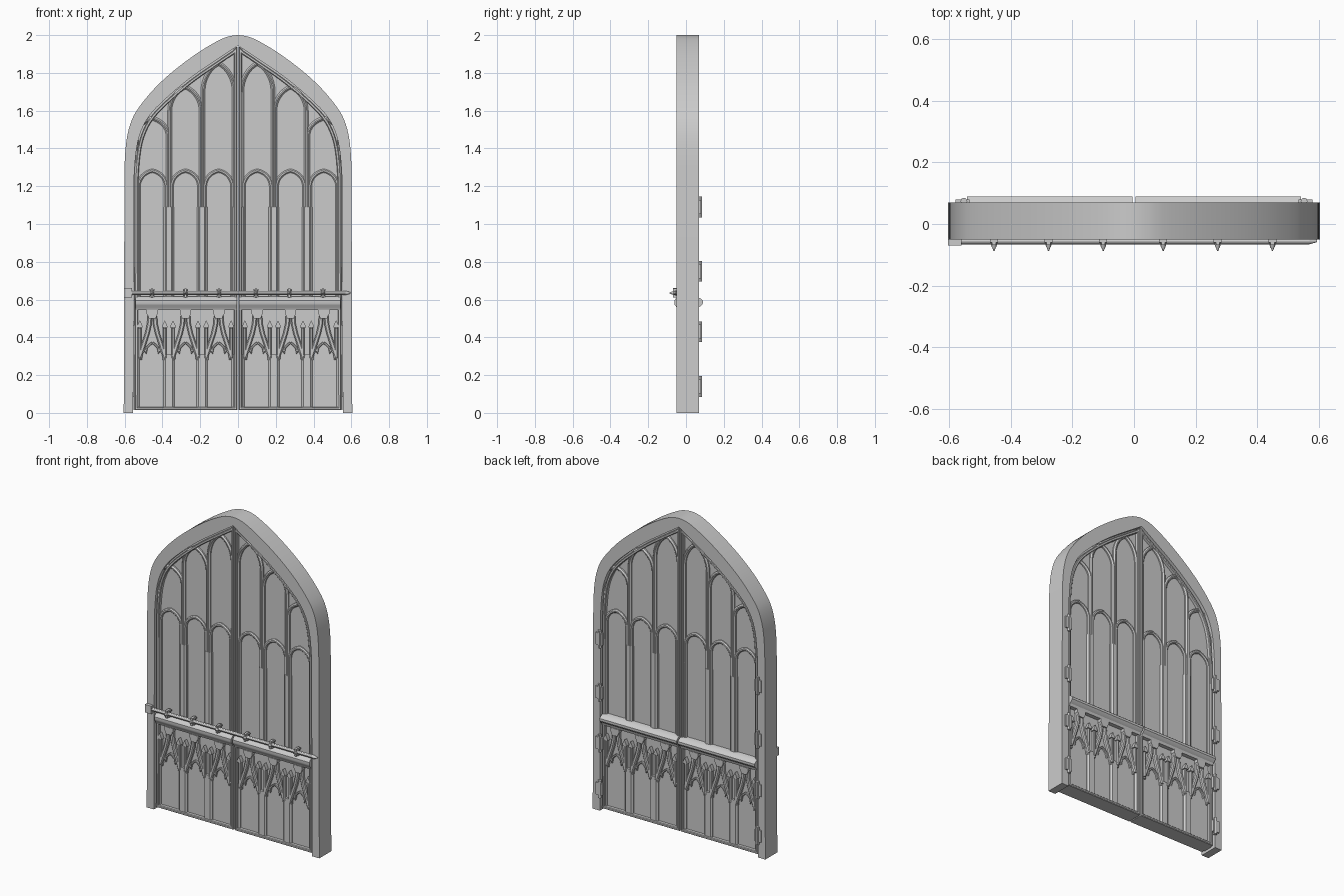
import bpy, bmesh, math
from mathutils import Vector

if "Cube" in bpy.data.objects:
    bpy.data.objects.remove(bpy.data.objects["Cube"])

YC = 0.01  # mid-plane of the door leaves


def finish(name, bm, smooth=True):
    bmesh.ops.recalc_face_normals(bm, faces=bm.faces)
    me = bpy.data.meshes.new(name)
    bm.to_mesh(me)
    bm.free()
    ob = bpy.data.objects.new(name, me)
    bpy.context.collection.objects.link(ob)
    if smooth:
        bpy.context.view_layer.objects.active = ob
        ob.select_set(True)
        bpy.ops.object.shade_smooth_by_angle(angle=math.radians(30))
        ob.select_set(False)
    return ob


def prism(bm, pts, a, b, axis='Y'):
    """Extrude a 2D polygon: (x,z) along Y, or (y,z) along X."""
    f = (lambda p, t: (p[0], t, p[1])) if axis == 'Y' else (lambda p, t: (t, p[0], p[1]))
    lo = [bm.verts.new(f(p, a)) for p in pts]
    hi = [bm.verts.new(f(p, b)) for p in pts]
    n = len(pts)
    bm.faces.new(lo[::-1])
    bm.faces.new(hi)
    for i in range(n):
        bm.faces.new((lo[i], lo[(i + 1) % n], hi[(i + 1) % n], hi[i]))


def rib(bm, path, w, d, c, closed=False):
    """Chamfered moulding swept along an x-z path, showing on both door faces."""
    h = w / 2
    sec = [(h, YC - d + c), (h - c, YC - d), (c - h, YC - d), (-h, YC - d + c),
           (-h, YC + d - c), (c - h, YC + d), (h - c, YC + d), (h, YC + d - c)]
    P = [Vector(p) for p in path]
    n = len(P)
    rings = []
    for i in range(n):
        a = P[i - 1] if (i or closed) else None
        b = P[(i + 1) % n] if (i < n - 1 or closed) else None
        d1 = (P[i] - a).normalized() if a is not None else (b - P[i]).normalized()
        d2 = (b - P[i]).normalized() if b is not None else d1
        m = Vector((-d1.y - d2.y, d1.x + d2.x)).normalized()
        k = min(1 / max(m.dot(Vector((-d1.y, d1.x))), 0.1), 2.5)
        rings.append([bm.verts.new((P[i].x + m.x * o * k, y, P[i].y + m.y * o * k)) for o, y in sec])
    for i in range(n if closed else n - 1):
        r, q = rings[i], rings[(i + 1) % n]
        for j in range(8):
            bm.faces.new((r[j], r[(j + 1) % 8], q[(j + 1) % 8], q[j]))
    if not closed:
        bm.faces.new(rings[0])
        bm.faces.new(rings[-1][::-1])


def box(bm, x0, x1, y0, y1, z0, z1):
    prism(bm, [(x0, z0), (x1, z0), (x1, z1), (x0, z1)], y0, y1)


def rod(bm, a, b, r1, r2, seg=12):
    a, b = Vector(a), Vector(b)
    M = (b - a).to_track_quat('Z', 'Y').to_matrix().to_4x4()
    M.translation = (a + b) / 2
    bmesh.ops.create_cone(bm, cap_ends=True, segments=seg, radius1=r1, radius2=r2,
                          depth=(b - a).length, matrix=M)


def spline(pts, sub=3):
    """Smooth the points (Catmull-Rom), keeping the first straight segment."""
    out = [pts[0]]
    for i in range(1, len(pts) - 1):
        a, b, c = pts[i - 1], pts[i], pts[i + 1]
        if i == 1:
            a = (b[0], b[1] - 0.1)
        d = pts[i + 2] if i + 2 < len(pts) else (2 * c[0] - b[0], 2 * c[1] - b[1])
        for s in range(sub):
            t = s / sub
            out.append(tuple(0.5 * (2 * b[k] + (c[k] - a[k]) * t + (2 * a[k] - 5 * b[k] + 4 * c[k] - d[k]) * t * t
                                    + (3 * b[k] - a[k] - 3 * c[k] + d[k]) * t ** 3) for k in (0, 1)))
    return out + [pts[-1]]


def lancet(cx, hw, foot, spring, apex, p=0.25):
    """Pointed arch with straight legs."""
    half = [(hw, foot)]
    for i in range(9):
        a = i / 8 * math.pi / 2
        half.append((hw * math.cos(a), spring + (apex - spring) * ((1 - p) * math.sin(a) + p * i / 8)))
    return [(cx + x, z) for x, z in half] + [(cx - x, z) for x, z in half[-2::-1]]


def mirror(pts, s):
    return [(x * s, z) for x, z in pts]


outer = spline([(.605, 0), (.601, 1.3), (.592, 1.43), (.57, 1.53), (.53, 1.61), (.44, 1.72),
                (.33, 1.82), (.2, 1.915), (.09, 1.978), (.035, 1.996), (0, 2)])
inner = spline([(.555, 0), (.55, 1.25), (.537, 1.4), (.51, 1.5), (.46, 1.585), (.37, 1.675),
                (.25, 1.775), (.12, 1.865), (0, 1.945)])

# Stone frame
bm = bmesh.new()
prism(bm, outer + mirror(outer, -1)[-2::-1] + mirror(inner, -1) + inner[-2::-1], -.05, .07)
finish("door_frame", bm)

bays = [.1025, .278, .4535]
for s, side in ((1, "right"), (-1, "left")):
    # Leaf panel and border moulding
    leaf = [(.003, .015), (.553, .015)] + inner[1:-1] + [(.003, 1.94)]
    bm = bmesh.new()
    prism(bm, mirror(leaf, s), YC - .03, YC + .03)
    finish(side + "_leaf_panel", bm)
    bm = bmesh.new()
    edge = [(.0125, .0225), (.538, .0225)] + [(x - .014, z - .012) for x, z in inner[1:-1]] + [(.0125, 1.92)]
    rib(bm, mirror(edge, s), .017, .052, .004, True)
    finish(side + "_leaf_border", bm)

    # Upper tracery: wide shafts, low arches, tall stepped arches
    bm = bmesh.new()
    for x in (.19, .366):
        rib(bm, mirror([(x, .6), (x, 1.09)], s), .056, .046, .015)
    for x in (.022, .535):
        rib(bm, mirror([(x, .6), (x, 1.09)], s), .028, .046, .008)
    for cx, spring, apex in zip(bays, (1.7, 1.6, 1.47), (1.85, 1.725, 1.56)):
        rib(bm, mirror(lancet(cx, .073, .6, 1.2, 1.282), s), .02, .043, .006)
        rib(bm, mirror(lancet(cx, .083, 1.05, spring, apex, .4), s), .022, .046, .008)
    finish(side + "_upper_tracery", bm)

    # Lower tracery: piers, cusped arches, gables with finials, pinnacles
    bm = bmesh.new()
    for x, w in ((.19, .058), (.366, .058), (.022, .025), (.535, .025)):
        rib(bm, mirror([(x, .02), (x, .31)], s), w, .045, .01)
    for cx in bays:
        for m in (1, -1):
            gable = [(.066, .3), (.05, .35), (.027, .42), (.016, .47), (.012, .53)]
            rib(bm, [(s * (cx + m * x), z) for x, z in gable], .024, .05, .006)
            cusp = [(.061, .28), (.057, .315), (.04, .335), (.034, .325), (.03, .345), (.014, .362), (0, .372)]
            rib(bm, [(s * (cx + m * x), z) for x, z in cusp], .012, .042, .003)
            px = s * (cx + m * .066)
            rib(bm, [(px, .29), (px, .45)], .018, .05, .005)
            head = [(px - .015, .452), (px + .015, .452), (px + .012, .465), (px, .49), (px - .012, .465)]
            prism(bm, head, YC - .054, YC + .054)
        x = s * cx
        prism(bm, [(x - .018, .5), (x + .018, .5), (x + .026, .52), (x + .03, .525), (x + .03, .545),
                   (x - .03, .545), (x - .03, .525), (x - .026, .52)], YC - .058, YC + .058)
    finish(side + "_lower_tracery", bm)

    # Moulded middle rail
    bm = bmesh.new()
    prof = [(-.045, .545), (-.05, .56), (-.059, .57), (-.062, .58), (-.062, .595), (-.054, .605), (-.04, .615),
            (.06, .615), (.078, .605), (.09, .595), (.09, .58), (.083, .57), (.07, .56), (.065, .545)]
    prism(bm, prof, s * .005, s * .543, 'X')
    finish(side + "_middle_rail", bm)

    # Hinges on the back
    bm = bmesh.new()
    for z in (.14, .43, .75, 1.09):
        rod(bm, (s * .553, .074, z - .055), (s * .553, .074, z + .055), .011, .011)
        box(bm, s * .535, s * .58, .06, .079, z - .038, z + .038)
    finish(side + "_hinges", bm)

# Locking bar with socket, pointed tip and studded brackets
bm = bmesh.new()
rod(bm, (-.6, -.055, .635), (.57, -.055, .635), .011, .011)
rod(bm, (.57, -.055, .635), (.595, -.055, .635), .011, .004)
finish("locking_bar", bm)
bm = bmesh.new()
box(bm, -.604, -.56, -.07, -.045, .61, .66)
finish("bar_socket", bm)
bm = bmesh.new()
for x in (-.455, -.278, -.1, .095, .272, .45):
    rod(bm, (x, -.048, .635), (x, -.076, .635), .016, .007)
    rod(bm, (x, -.076, .635), (x, -.087, .635), .006, .002)
    box(bm, x - .006, x + .006, -.069, -.03, .612, .658)
    box(bm, x - .013, x + .013, -.06, -.03, .648, .655)
    box(bm, x - .013, x + .013, -.06, -.03, .614, .621)
finish("bar_brackets", bm)
